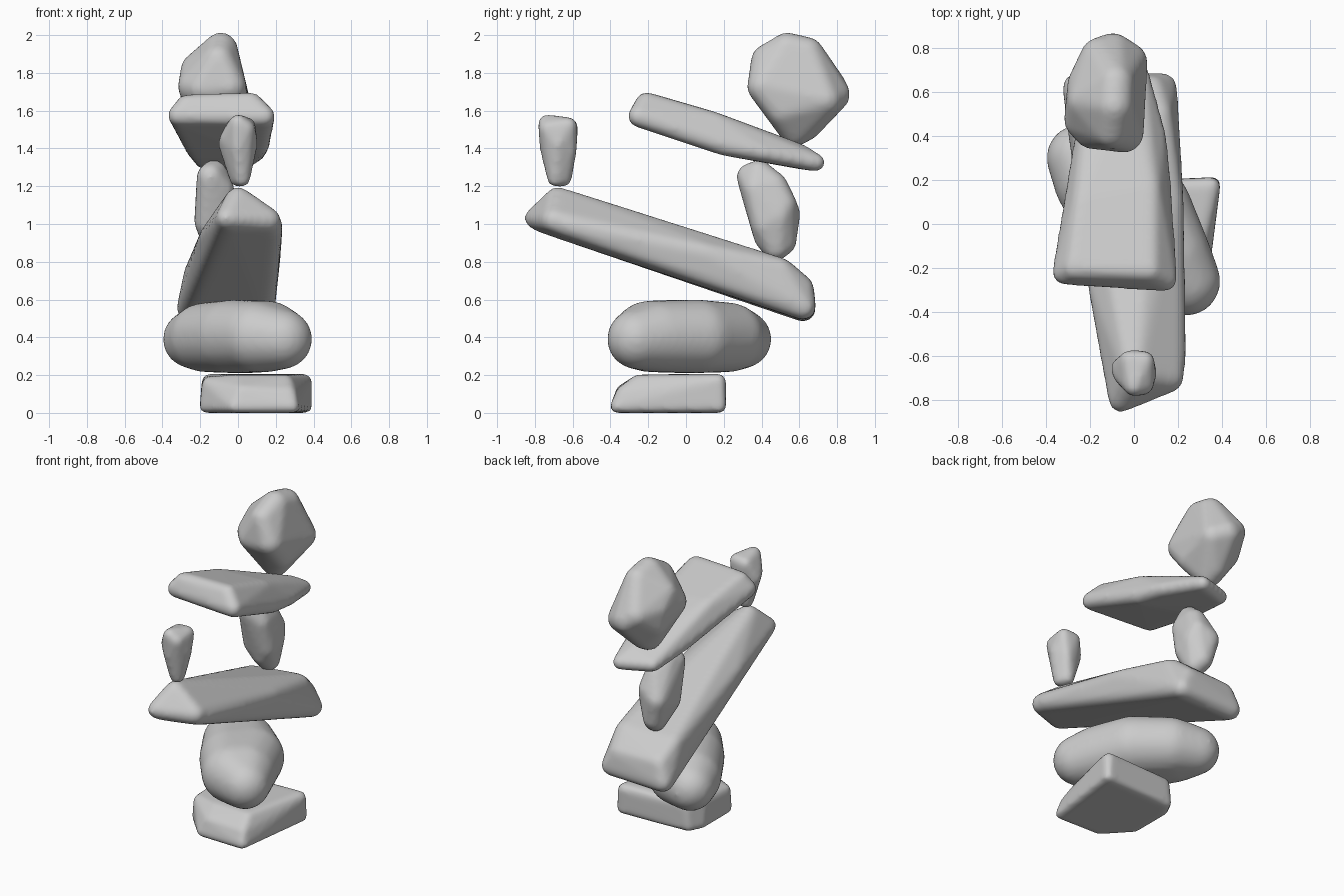
import bpy, bmesh
from mathutils import Matrix, Vector

stone_grey = bpy.data.materials.new("stone_grey")
stone_grey.diffuse_color = (0.6, 0.6, 0.6, 1)


def stone(name, radius, corners, soften=8, pull=0.0, swell=0.004):
    """Rounded boulder: the hull of one small ball per corner (x, y, z[, own radius]).
    pull draws the balls inward while enlarging them, for rounder corners."""
    bm = bmesh.new()
    centre = sum((Vector(c[:3]) for c in corners), Vector()) / len(corners)
    for c in corners:
        r = (c[3] if len(c) > 3 else radius) + pull
        p = Vector(c[:3])
        p += (centre - p).normalized() * pull
        bmesh.ops.create_icosphere(bm, subdivisions=3, radius=r,
                                   matrix=Matrix.Translation(p))
    hull = bmesh.ops.convex_hull(bm, input=bm.verts[:])
    inside = {g for g in hull["geom_interior"] if isinstance(g, bmesh.types.BMVert)}
    bmesh.ops.delete(bm, geom=list(inside), context='VERTS')
    loose = [v for v in bm.verts if not v.link_faces]
    bmesh.ops.delete(bm, geom=loose, context='VERTS')
    bmesh.ops.recalc_face_normals(bm, faces=bm.faces[:])
    mesh = bpy.data.meshes.new(name)
    bm.to_mesh(mesh)
    bm.free()
    mesh.materials.append(stone_grey)
    obj = bpy.data.objects.new(name, mesh)
    bpy.context.collection.objects.link(obj)
    # Even skin, worn soft like river stone, then swollen to regain its size
    remesh = obj.modifiers.new("skin", 'REMESH')
    remesh.mode = 'VOXEL'
    remesh.voxel_size = 0.016
    remesh.use_smooth_shade = True
    worn = obj.modifiers.new("worn", 'SMOOTH')
    worn.factor = 0.5
    worn.iterations = soften
    grow = obj.modifiers.new("swell", 'DISPLACE')
    grow.strength = swell
    grow.mid_level = 0.0
    return obj


# Flat-bottomed foundation block with one clipped corner
stone("base_stone", 0.03, [
    (0.36, 0.18, 0.032), (-0.13, 0.16, 0.032), (-0.17, 0.08, 0.032),
    (-0.17, -0.2, 0.032), (-0.02, -0.36, 0.032), (0.29, -0.37, 0.032),
    (0.35, 0.17, 0.165, 0.04), (-0.11, 0.15, 0.165, 0.04),
    (-0.15, 0.06, 0.165, 0.04), (-0.15, -0.2, 0.15, 0.04),
    (0.0, -0.25, 0.16, 0.04), (0.25, -0.25, 0.155, 0.045),
    (0.02, -0.33, 0.11, 0.04), (0.27, -0.33, 0.1, 0.04)], 6, swell=0.002)

# Big oval pebble lying diagonally
stone("oval_pebble", 0.19, [
    (0.235, -0.26, 0.39, 0.155), (-0.245, 0.3, 0.39, 0.15),
    (0.07, 0.07, 0.405), (-0.035, -0.035, 0.405), (0.16, -0.14, 0.405, 0.185),
    (0.09, -0.2, 0.405, 0.185), (-0.18, 0.19, 0.4, 0.18),
    (-0.1, 0.23, 0.4, 0.18)], 14)

# Long tilted slab
stone("long_slab", 0.06, [
    (-0.06, -0.8, 1.03, 0.05), (0.16, -0.7, 1.02), (0.0, -0.68, 1.13),
    (-0.04, -0.76, 1.01, 0.05), (0.17, -0.6, 0.985), (-0.14, -0.3, 0.93),
    (0.11, 0.5, 0.755), (-0.22, 0.46, 0.74), (0.16, 0.1, 0.84),
    (-0.26, 0.62, 0.55), (0.13, 0.62, 0.56), (0.08, 0.61, 0.66),
    (-0.22, 0.6, 0.66)], 12, swell=0.007)

# Small standing pebble at the slab's high end
stone("small_upright_stone", 0.035, [
    (0.0, -0.74, 1.54), (0.05, -0.62, 1.525), (0.045, -0.735, 1.51),
    (-0.02, -0.615, 1.52), (-0.065, -0.65, 1.42), (0.065, -0.68, 1.42),
    (-0.06, -0.68, 1.45), (0.0, -0.735, 1.4), (0.03, -0.62, 1.38),
    (0.0, -0.65, 1.235), (0.02, -0.69, 1.235)], 5, 0.008)

# Leaning stone that carries the upper slab
stone("leaning_stone", 0.05, [
    (-0.15, 0.33, 1.265), (-0.13, 0.38, 1.285), (-0.1, 0.47, 1.22),
    (-0.08, 0.53, 1.11), (-0.16, 0.55, 1.05), (-0.12, 0.52, 0.89),
    (-0.1, 0.48, 0.86), (-0.17, 0.4, 1.0), (-0.07, 0.41, 0.98),
    (-0.09, 0.36, 1.2), (-0.06, 0.5, 1.03), (-0.11, 0.43, 0.91)], 6, 0.018)

# Wedge-shaped upper slab
stone("upper_slab", 0.05, [
    (-0.315, -0.22, 1.575), (0.14, -0.25, 1.57), (-0.27, -0.2, 1.63),
    (0.07, -0.21, 1.64), (0.07, 0.15, 1.535), (-0.23, 0.1, 1.55),
    (0.11, 0.2, 1.42), (0.1, 0.4, 1.38, 0.04), (-0.22, 0.35, 1.4),
    (0.02, 0.69, 1.325, 0.04), (-0.18, 0.62, 1.335, 0.04),
    (-0.02, 0.61, 1.375, 0.04)], 8, swell=0.007)

# Faceted boulder on top
stone("top_boulder", 0.05, [
    (-0.085, 0.53, 1.955), (-0.08, 0.65, 1.93), (-0.1, 0.41, 1.885),
    (-0.235, 0.55, 1.84), (-0.25, 0.45, 1.73), (-0.03, 0.385, 1.73),
    (-0.2, 0.4, 1.72), (-0.16, 0.79, 1.73), (-0.09, 0.81, 1.68),
    (-0.01, 0.76, 1.65), (-0.03, 0.5, 1.58), (-0.12, 0.58, 1.47),
    (-0.12, 0.64, 1.5), (-0.22, 0.66, 1.62), (-0.24, 0.65, 1.75)], 6, 0.03, 0.008)
